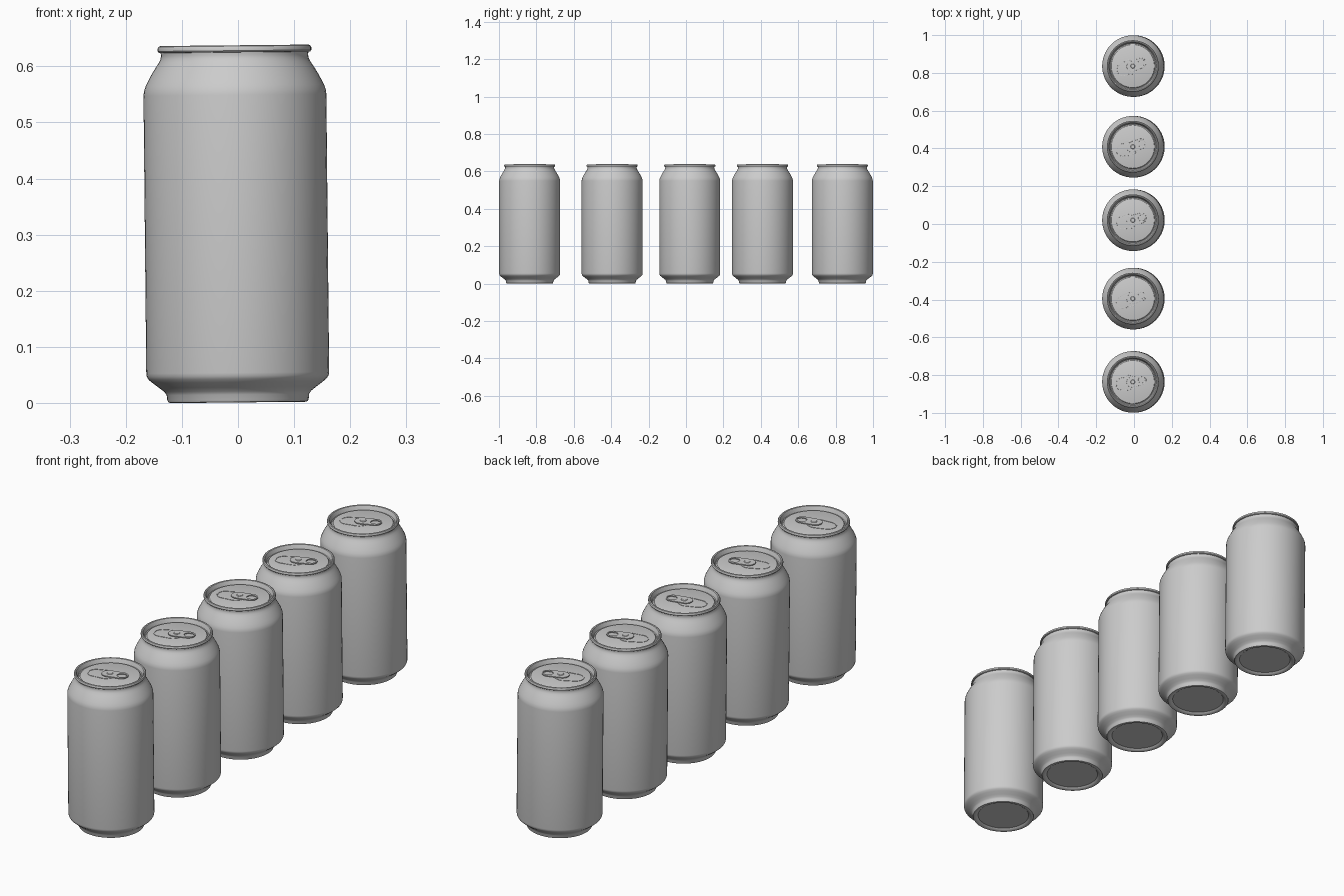
import bpy, bmesh
from math import cos, sin, pi, tau, radians
from mathutils import Matrix, Vector

if "Cube" in bpy.data.objects:
    bpy.data.objects.remove(bpy.data.objects["Cube"])


def lathe(name, profile, steps=64):
    """Spin an (r, z) profile around z; r = 0 ends close to a point."""
    bm = bmesh.new()
    vs = [bm.verts.new((r, 0, z)) for r, z in profile]
    es = [bm.edges.new(p) for p in zip(vs, vs[1:])]
    bmesh.ops.spin(bm, geom=vs + es, cent=(0, 0, 0), axis=(0, 0, 1),
                   angle=tau, steps=steps, use_duplicate=False)
    bmesh.ops.remove_doubles(bm, verts=bm.verts, dist=1e-5)
    bmesh.ops.recalc_face_normals(bm, faces=bm.faces)
    me = bpy.data.meshes.new(name)
    bm.to_mesh(me)
    bm.free()
    return me


def stadium(x0, x1, r0, r1, n=14):
    """Outline of two round ends joined by straight sides."""
    right = [(x1 + r1 * cos(a), r1 * sin(a)) for a in
             (-pi / 2 + pi * i / n for i in range(n + 1))]
    left = [(x0 + r0 * cos(a), r0 * sin(a)) for a in
            (pi / 2 + pi * i / n for i in range(n + 1))]
    return right + left


def plate(name, outlines, z, half, bevel):
    """Flat filled plate; outlines after the first one cut holes."""
    cu = bpy.data.curves.new(name, 'CURVE')
    cu.dimensions = '2D'
    cu.fill_mode = 'BOTH'
    cu.extrude, cu.bevel_depth, cu.bevel_resolution = half, bevel, 1
    cu.offset = -bevel
    for pts in outlines:
        sp = cu.splines.new('POLY')
        sp.points.add(len(pts) - 1)
        for p, (x, y) in zip(sp.points, pts):
            p.co = (x, y, 0, 1)
        sp.use_cyclic_u = True
    tmp = bpy.data.objects.new(name, cu)
    me = bpy.data.meshes.new_from_object(tmp)
    bpy.data.objects.remove(tmp)
    me.transform(Matrix.Translation((0, 0, z)))
    return me


# Can shell: foot, wall, shoulder and neck
body = lathe("can_body", [
    (0, .007), (.104, .007), (.108, .004), (.113, .001), (.119, 0), (.124, .001),
    (.126, .005), (.127, .014), (.131, .020), (.140, .027), (.152, .036),
    (.159, .042), (.162, .047), (.163, .053), (.163, .548), (.162, .556),
    (.159, .565), (.154, .575), (.147, .588), (.140, .599), (.135, .607),
    (.132, .613), (.131, .619), (.132, .625)])

# Seamed rim, countersink groove and lid panel
lid = lathe("can_lid", [
    (.132, .624), (.135, .6245), (.137, .627), (.137, .632), (.1355, .635),
    (.132, .6365), (.128, .635), (.126, .630), (.122, .618), (.119, .616),
    (.116, .618), (.114, .622), (.111, .623), (0, .623)])

# Pull tab with finger hole, rivet, raised score around the mouth
tab = plate("pull_tab", [stadium(-.006, .046, .027, .027),
                         stadium(.046, .052, .016, .016)], .628, .0012, .001)
rivet = lathe("rivet", [(.012, .622), (.012, .6305), (.010, .632), (0, .632)], 24)
score = plate("mouth_score", [stadium(-.057, -.015, .034, .040),
                              stadium(-.057, -.015, .030, .036)],
              .6235, .0006, .0004)

# Row of five cans, each leaning very slightly and turned a little
cans = [(-.836, 13), (-.395, 18), (.02, 14), (.409, 20), (.836, 20)]
for i, (y, turn) in enumerate(cans, 1):
    place = Matrix.Translation((0, y, .001)) @ Matrix.Rotation(-.01, 4, 'Y') \
        @ Matrix.Rotation(radians(turn), 4, 'Z')
    for me in (body, lid, tab, rivet, score):
        ob = bpy.data.objects.new(f"{me.name}_{i}", me)
        ob.matrix_world = place
        bpy.context.collection.objects.link(ob)
        if i == 1:
            bpy.ops.object.select_all(action='DESELECT')
            bpy.context.view_layer.objects.active = ob
            ob.select_set(True)
            bpy.ops.object.shade_smooth_by_angle(angle=radians(35))
